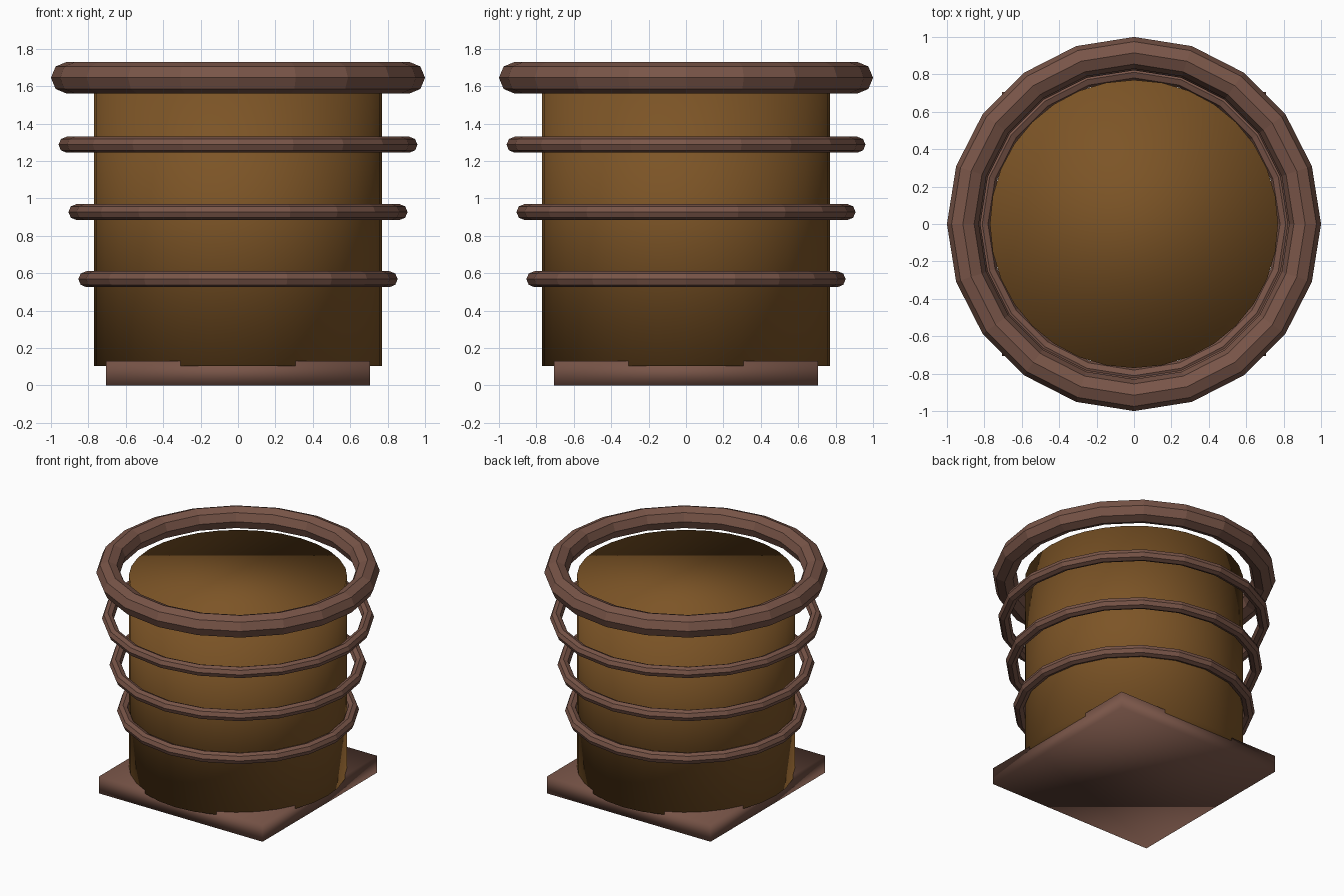
import bpy, math

if "Cube" in bpy.data.objects:
    bpy.data.objects.remove(bpy.data.objects["Cube"])

def material(name, rgb):
    m = bpy.data.materials.new(name)
    m.diffuse_color = (*rgb, 1.0)
    m.use_nodes = True
    m.node_tree.nodes["Principled BSDF"].inputs["Base Color"].default_value = m.diffuse_color
    return m

wood = material("reddish brown", (0.191, 0.091, 0.065))
soil = material("golden brown", (0.202, 0.089, 0.0194))

def finish(name, mat, smooth):
    ob = bpy.context.object
    ob.name = name
    ob.data.materials.append(mat)
    for p in ob.data.polygons:
        p.use_smooth = smooth
    return ob

# Square foot plate
bpy.ops.mesh.primitive_cube_add(size=1, location=(0, 0, 0.065))
bpy.context.object.scale = (1.41, 1.41, 0.13)
bpy.ops.object.transform_apply(location=False, rotation=False, scale=True)
finish("foot_plate", wood, True)

# Drum body, smooth right over its flat ends
bpy.ops.mesh.primitive_cylinder_add(vertices=32, radius=0.77, depth=1.505,
                                    location=(0, 0, 0.8575))
finish("drum_body", soil, True)

# Faceted hoops, widening towards the thick rim: name, height, ring radius, tube radius
for name, z, big, small in [("lower_hoop", 0.568, 0.811, 0.0425),
                            ("middle_hoop", 0.927, 0.864, 0.0425),
                            ("upper_hoop", 1.287, 0.917, 0.0425),
                            ("top_rim", 1.645, 0.915, 0.085)]:
    bpy.ops.mesh.primitive_torus_add(major_segments=20, minor_segments=8,
                                     major_radius=big, minor_radius=small,
                                     location=(0, 0, z))
    finish(name, wood, False)
